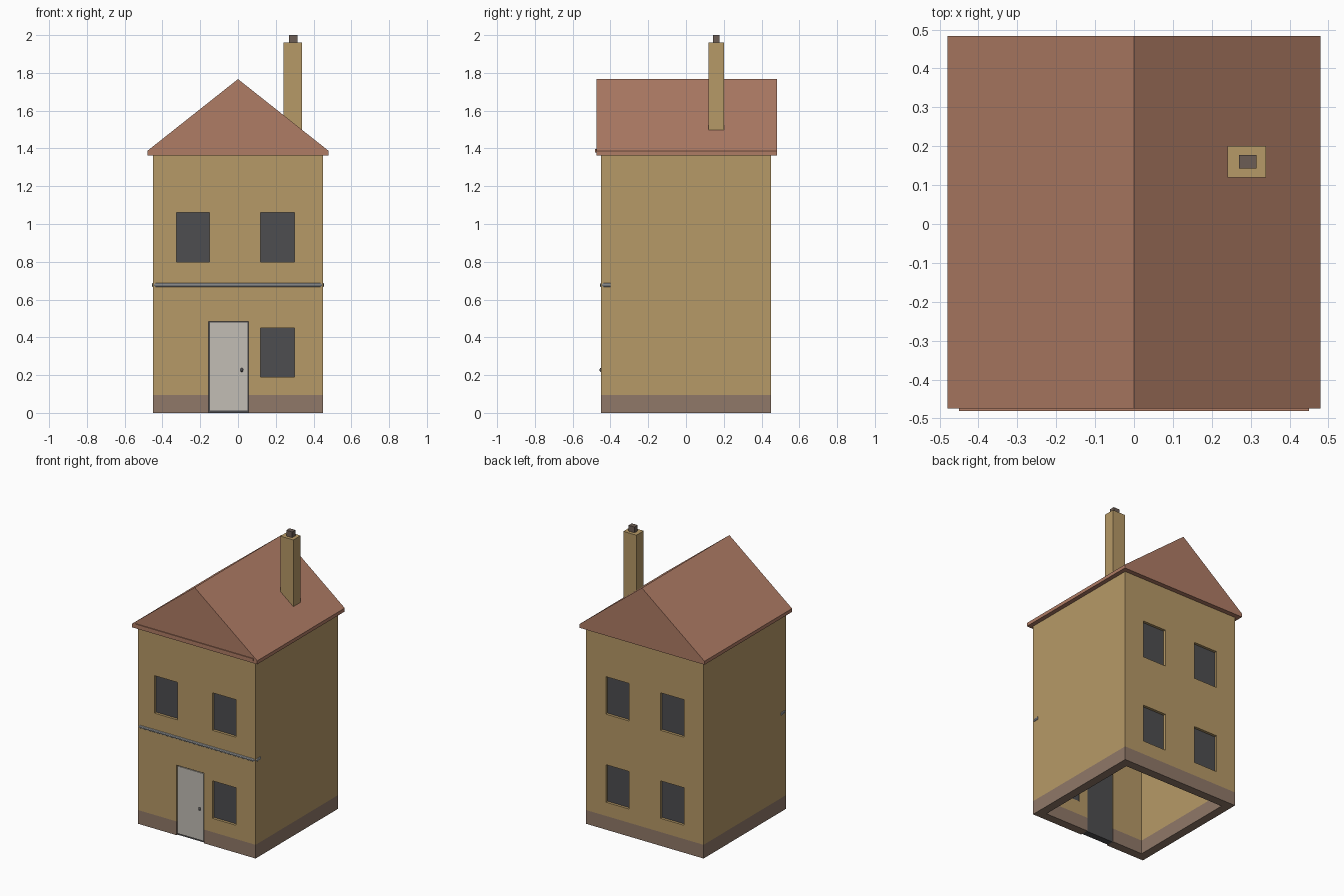
import bpy, bmesh
from mathutils import Vector

if "Cube" in bpy.data.objects:
    bpy.data.objects.remove(bpy.data.objects["Cube"])


def material(name, rgb):
    m = bpy.data.materials.new(name)
    m.diffuse_color = (*rgb, 1)
    m.use_nodes = True
    m.node_tree.nodes["Principled BSDF"].inputs["Base Color"].default_value = m.diffuse_color
    return m


STONE = material("wall_tan", (0.47, 0.32, 0.135))
BASE = material("plinth_brown", (0.28, 0.19, 0.14))
TILE = material("roof_red", (0.43, 0.20, 0.13))
DARK = material("dark_grey", (0.075, 0.075, 0.08))
PALE = material("door_pale", (0.54, 0.51, 0.46))
PIPE = material("band_grey", (0.37, 0.38, 0.39))
POT = material("pot_brown", (0.15, 0.11, 0.09))


def finish(name, bm, mat=None):
    bmesh.ops.recalc_face_normals(bm, faces=bm.faces)
    me = bpy.data.meshes.new(name)
    bm.to_mesh(me)
    bm.free()
    ob = bpy.data.objects.new(name, me)
    bpy.context.collection.objects.link(ob)
    if mat:
        me.materials.append(mat)
    return ob


def add_box(bm, x0, x1, y0, y1, z0, z1):
    vs = bmesh.ops.create_cube(bm, size=1)["verts"]
    for v in vs:
        v.co = Vector(((x0 + x1) / 2 + v.co.x * (x1 - x0),
                       (y0 + y1) / 2 + v.co.y * (y1 - y0),
                       (z0 + z1) / 2 + v.co.z * (z1 - z0)))


def box(name, mat, *dims):
    bm = bmesh.new()
    add_box(bm, *dims)
    return finish(name, bm, mat)


def square_tube(name, mat, outer, inner, z0, z1):
    """Four walls around an open middle."""
    bm = bmesh.new()
    corners = [(-1, -1), (1, -1), (1, 1), (-1, 1)]
    rings = [[bm.verts.new((sx * r, sy * r, z)) for sx, sy in corners]
             for r, z in ((outer, z0), (outer, z1), (inner, z1), (inner, z0))]
    for a in range(4):
        p, q = rings[a], rings[(a + 1) % 4]
        for i in range(4):
            j = (i + 1) % 4
            bm.faces.new((p[i], p[j], q[j], q[i]))
    return finish(name, bm, mat)


W, INNER, EAVE = 0.45, 0.39, 1.37
RIGHT, LEFT = (0.12, 0.30), (-0.325, -0.15)
LOW, HIGH = (0.19, 0.45), (0.80, 1.06)

# window openings: side of house (-1 front, 1 back), x range, z range
windows = [(-1, LEFT, HIGH), (-1, RIGHT, HIGH), (-1, RIGHT, LOW)]
windows += [(1, xr, zr) for xr in (RIGHT, (-0.30, -0.12)) for zr in (LOW, HIGH)]

# hollow walls and plinth, cut by the openings
walls = square_tube("walls", STONE, W, INNER, 0.095, EAVE)
plinth = square_tube("plinth", BASE, W, INNER, 0, 0.095)
bm = bmesh.new()
for side, xr, zr in windows:
    add_box(bm, *xr, *sorted((side * 0.3, side * 0.6)), *zr)
add_box(bm, -0.155, 0.055, -0.6, -0.3, -0.1, 0.485)
cutter = finish("opening_cutter", bm)
cutter.hide_render = True
for ob in (walls, plinth):
    mod = ob.modifiers.new("openings", "BOOLEAN")
    mod.operation = "DIFFERENCE"
    mod.solver = "EXACT"
    mod.object = cutter
    bpy.context.view_layer.objects.active = ob
    bpy.ops.object.modifier_apply(modifier=mod.name)
bpy.data.objects.remove(cutter)

# window panes, slightly recessed
for i, (side, xr, zr) in enumerate(windows):
    box(f"window_pane_{i + 1}", DARK, *xr, *sorted((side * 0.395, side * 0.432)), *zr)

# door with dark frame behind and knob
box("door_frame", DARK, -0.155, 0.055, -0.440, -0.395, 0, 0.485)
box("door", PALE, -0.149, 0.049, -0.447, -0.435, 0.012, 0.479)
bm = bmesh.new()
bmesh.ops.create_uvsphere(bm, u_segments=12, v_segments=8, radius=1)
for v in bm.verts:
    v.co = Vector((0.02 + v.co.x * 0.008, -0.449 + v.co.y * 0.009, 0.228 + v.co.z * 0.011))
finish("door_knob", bm, DARK)

# rounded string course that wraps the front corners
cu = bpy.data.curves.new("front_band", "CURVE")
cu.dimensions = "3D"
cu.bevel_depth = 0.0125
cu.bevel_resolution = 3
cu.use_fill_caps = True
half = [(0.444, -0.40), (0.444, -0.432), (0.440, -0.440), (0.432, -0.444)]
path = [(-x, y) for x, y in half] + half[::-1]
sp = cu.splines.new("POLY")
sp.points.add(len(path) - 1)
for p, (x, y) in zip(sp.points, path):
    p.co = (x, y, 0.677, 1)
band = bpy.data.objects.new("front_band", cu)
bpy.context.collection.objects.link(band)
cu.materials.append(PIPE)
bpy.ops.object.select_all(action="DESELECT")
band.select_set(True)
bpy.context.view_layer.objects.active = band
bpy.ops.object.convert(target="MESH")
bpy.ops.object.shade_smooth_by_angle()

# gabled roof: profile extruded front to back
bm = bmesh.new()
profile = [(-0.48, 1.363), (0.48, 1.363), (0.48, 1.387), (0, 1.767), (-0.48, 1.387)]
face = bm.faces.new([bm.verts.new((x, -0.475, z)) for x, z in profile])
ext = bmesh.ops.extrude_face_region(bm, geom=[face])["geom"]
bmesh.ops.translate(bm, vec=(0, 0.958, 0),
                    verts=[g for g in ext if isinstance(g, bmesh.types.BMVert)])
finish("roof", bm, TILE)
box("front_gable_strip", TILE, -0.45, 0.45, -0.481, -0.470, 1.378, 1.396)

# chimney and pot
box("chimney", STONE, 0.24, 0.34, 0.12, 0.20, 1.45, 1.96)
box("chimney_pot", POT, 0.27, 0.315, 0.143, 0.178, 1.95, 2.0)
